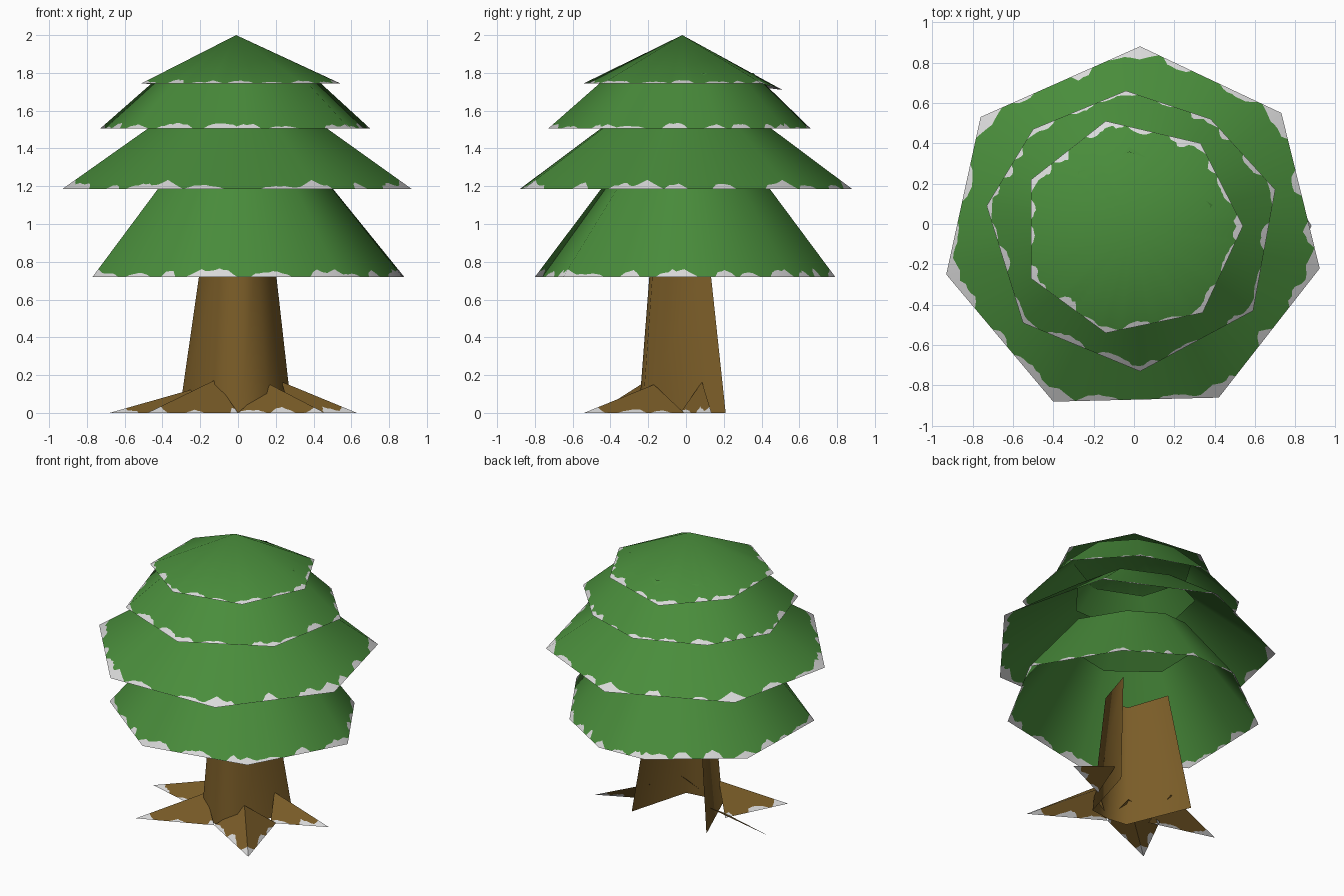
import bpy
import math
import random
from mathutils import Vector

random.seed(4)
cube = bpy.data.objects.get("Cube")
if cube:
    bpy.data.objects.remove(cube, do_unlink=True)


def make_material(name, rgb):
    mat = bpy.data.materials.new(name)
    mat.use_nodes = True
    mat.diffuse_color = (*rgb, 1)
    mat.node_tree.nodes["Principled BSDF"].inputs["Base Color"].default_value = (*rgb, 1)
    return mat


GREEN = make_material("leaf green", (0.067, 0.265, 0.044))
BROWN = make_material("bark brown", (0.195, 0.108, 0.021))
SNOW = make_material("snow white", (0.70, 0.70, 0.70))


def make_object(name, verts, faces, mats):
    mesh = bpy.data.meshes.new(name)
    mesh.from_pydata(verts, [], faces)
    for mat in mats:
        mesh.materials.append(mat)
    obj = bpy.data.objects.new(name, mesh)
    bpy.context.collection.objects.link(obj)
    return obj


def snow_heights(count, peak):
    """Ragged patches of snow with bare gaps between them."""
    heights = []
    while len(heights) < count:
        width = random.randint(4, 10)
        size = peak * random.uniform(0.35, 1)
        heights += [size * math.sin(math.pi * k / width) ** 0.6 * random.uniform(0.6, 1)
                    for k in range(1, width)]
        heights += [0.002] * random.randint(2, 8)
    return heights[:count]


def snowy_sheet(name, low, high, heights, base, closed, normals=None):
    """Sheet from a low edge to a high edge (or one point), snow along the low edge."""
    n = len(low)
    snow = [a.lerp(high[i % len(high)], heights[i]) for i, a in enumerate(low)]
    verts = low + snow + high
    faces, slots = [], []
    for i in range(n if closed else n - 1):
        j = (i + 1) % n
        top = [2 * n + j % len(high), 2 * n + i % len(high)]
        faces += [(i, j, n + j, n + i), tuple(dict.fromkeys([n + i, n + j] + top))]
        slots += [1, 0]
    obj = make_object(name, verts, faces, [base, SNOW])
    for poly, slot in zip(obj.data.polygons, slots):
        poly.material_index = slot
        poly.use_smooth = normals is not None
    if normals:
        tops = normals if len(high) == n else [Vector((0, 0, 1))]
        obj.data.normals_split_custom_set_from_vertices(normals + normals + tops)
    return obj


def subdivide(points, cols, closed):
    ends = points[1:] + points[:1] if closed else points[1:]
    out = [a.lerp(b, k / cols) for a, b in zip(points, ends) for k in range(cols)]
    return out if closed else out + [points[-1]]


# Leaf skirts: rim corners, top height, size of the top relative to the rim
def skirt(name, rim, centre, top_z, ratio, peak, corner_peak):
    cols = 30
    rim = [Vector(p) for p in rim]
    centre = Vector((*centre, top_z))
    tops = [centre + Vector((p.x - centre.x, p.y - centre.y, 0)) * ratio for p in rim]
    n = len(rim)
    panel = [(rim[(i + 1) % n] - rim[i]).cross(tops[i] - rim[i]).normalized()
             for i in range(n)]
    corner = [(panel[i] + panel[i - 1]).normalized() for i in range(n)]
    normals = [v.normalized() for v in subdivide(corner, cols, True)]
    low = subdivide(rim, cols, True)
    high = subdivide(tops, cols, True) if ratio else [centre]
    heights = snow_heights(len(low), peak)
    for i in range(len(low)):
        gap = min(i % cols, cols - i % cols)
        heights[i] = max(heights[i], corner_peak * (1 - gap / 4))
    return snowy_sheet(name, low, high, heights, GREEN, True, normals)


def level(points, z):
    return [(*p, z) for p in points]


skirt("lower_leaves",
      level([(0.88, -0.01), (0.55, 0.54), (0.14, 0.79), (-0.21, 0.77), (-0.75, 0.37),
             (-0.77, -0.36), (-0.20, -0.80), (0.53, -0.65)], 0.72),
      (0.02, 0), 1.23, 0.52, 0.10, 0.08)
skirt("wide_leaves",
      level([(0.03, 0.88), (-0.76, 0.53), (-0.93, -0.25), (-0.40, -0.88), (0.42, -0.86),
             (0.92, -0.22), (0.73, 0.55)], 1.185),
      (0, 0), 1.56, 0.43, 0.11, 0.13)
skirt("upper_leaves",
      level([(-0.04, 0.66), (-0.50, 0.47), (-0.73, 0.09), (-0.55, -0.49), (0.03, -0.73),
             (0.59, -0.43), (0.70, 0.17), (0.38, 0.52)], 1.505),
      (0, 0), 1.80, 0.54, 0.12, 0.08)
skirt("crown_leaves",
      [(-0.14, 0.51, 1.71)] + level([(-0.51, 0.22), (-0.51, -0.27), (-0.14, -0.54),
                                     (0.34, -0.44), (0.54, -0.01), (0.33, 0.40)], 1.745),
      (-0.01, -0.02), 2.0, 0, 0.09, 0.06)

# Trunk: tapering shell, open at the back
base = [(-0.31, 0.21), (-0.13, -0.23), (0.01, -0.25), (0.16, -0.23), (0.285, 0.21)]
head = [(-0.19, 0.12), (-0.09, -0.17), (0.01, -0.185), (0.10, -0.17), (0.19, 0.12)]
count = len(base)
trunk = make_object("trunk", level(base, 0) + level(head, 0.84),
                    [(i, i + 1, count + i + 1, count + i) for i in range(count - 1)], [BROWN])
for poly in trunk.data.polygons:
    poly.use_smooth = True


# Roots: low edge runs around the tip, the ridge rises to a peak at the trunk
def root(name, edge, peak, tip):
    low = subdivide([Vector((*p, 0)) for p in edge], 24, False)
    heights = snow_heights(len(low), 0.22)
    for i, point in enumerate(low):
        distance = (point - Vector((*tip, 0))).length
        heights[i] = max(heights[i], 0.2 * (1 - distance / 0.12))
    snowy_sheet(name, low, [Vector(peak)], heights, BROWN, False)


right_tip, left_tip = (-0.68, 0.01), (0.63, 0.135)
front_right_tip, front_left_tip = (-0.48, -0.475), (0.46, -0.54)
root("side_root_right", [right_tip, (-0.22, -0.12)], (-0.24, 0.09, 0.125), right_tip)
root("front_root_right", [(-0.27, -0.06), front_right_tip, (0.0, -0.27)],
     (-0.12, -0.20, 0.175), front_right_tip)
root("front_root_left", [(0.0, -0.27), front_left_tip, (0.31, -0.01)],
     (0.17, -0.17, 0.15), front_left_tip)
root("side_root_left", [(0.28, -0.03), left_tip], (0.23, 0.085, 0.165), left_tip)
